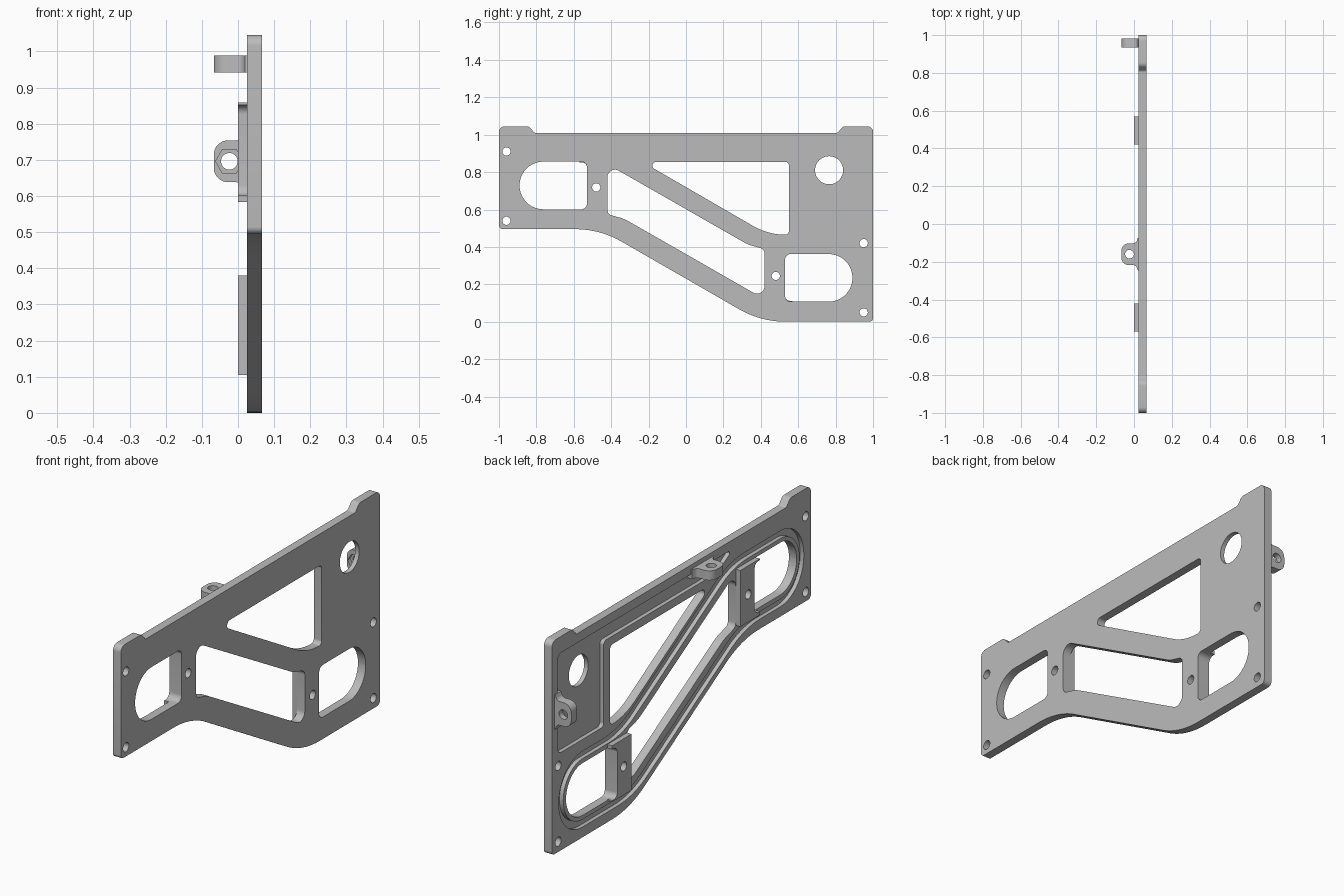
import bpy, bmesh, math
from mathutils import Vector, Matrix

if "Cube" in bpy.data.objects:
    bpy.data.objects.remove(bpy.data.objects["Cube"], do_unlink=True)

grey = bpy.data.materials.new("plain_grey")
grey.use_nodes = True
grey.diffuse_color = (0.5, 0.5, 0.5, 1)
grey.node_tree.nodes["Principled BSDF"].inputs["Base Color"].default_value = (0.5, 0.5, 0.5, 1)

# Side profiles are drawn as (y, z) and extruded along x
SIDE = Matrix(((0, 0, 1, 0), (1, 0, 0, 0), (0, 1, 0, 0), (0, 0, 0, 1)))
PIVOT = 0.963  # the lattice repeats when turned half round: z -> PIVOT - z


def rounded(points):
    """Polygon from (u, v, radius) corners, each replaced by an arc."""
    out = []
    for i, (u, v, r) in enumerate(points):
        p = Vector((u, v))
        a = (Vector(points[i - 1][:2]) - p).normalized()
        b = (Vector(points[(i + 1) % len(points)][:2]) - p).normalized()
        if r == 0:
            out.append(p)
            continue
        half = a.angle(b) / 2
        centre = p + (a + b).normalized() * (r / math.sin(half))
        start = p + a * (r / math.tan(half)) - centre
        end = p + b * (r / math.tan(half)) - centre
        sweep = math.atan2(start.x * end.y - start.y * end.x, start.dot(end))
        for k in range(11):
            out.append(centre + Matrix.Rotation(sweep * k / 10, 2) @ start)
    return out


def circle(u, v, r, n=32):
    return [Vector((u + r * math.cos(math.tau * k / n), v + r * math.sin(math.tau * k / n)))
            for k in range(n)]


def turned(points):
    return [(-u, PIVOT - v, r) for u, v, r in points]


def prism(name, loops, low, high, matrix=SIDE):
    """Extrude nested outlines (inner ones become holes) into a solid."""
    curve = bpy.data.curves.new(name, "CURVE")
    curve.dimensions = "2D"
    curve.fill_mode = "BOTH"
    curve.extrude = (high - low) / 2
    for loop in loops:
        spline = curve.splines.new("POLY")
        spline.points.add(len(loop) - 1)
        for point, co in zip(spline.points, loop):
            point.co = (co.x, co.y, 0, 1)
        spline.use_cyclic_u = True
    temp = bpy.data.objects.new(name, curve)
    bpy.context.collection.objects.link(temp)
    graph = bpy.context.evaluated_depsgraph_get()
    mesh = bpy.data.meshes.new_from_object(temp.evaluated_get(graph))
    bpy.data.objects.remove(temp, do_unlink=True)
    bpy.data.curves.remove(curve)
    bm = bmesh.new()
    bm.from_mesh(mesh)
    bmesh.ops.remove_doubles(bm, verts=bm.verts, dist=0.00005)
    bmesh.ops.recalc_face_normals(bm, faces=bm.faces)
    bm.to_mesh(mesh)
    bm.free()
    mesh.transform(matrix @ Matrix.Translation((0, 0, (low + high) / 2)))
    mesh.materials.clear()
    mesh.materials.append(grey)
    obj = bpy.data.objects.new(name, mesh)
    bpy.context.collection.objects.link(obj)
    return obj


def cut(obj, cutter):
    mod = obj.modifiers.new("cut", "BOOLEAN")
    mod.operation = "DIFFERENCE"
    mod.solver = "EXACT"
    mod.object = cutter
    bpy.context.view_layer.objects.active = obj
    bpy.ops.object.modifier_apply(modifier=mod.name)
    bpy.data.objects.remove(cutter, do_unlink=True)


# Main plate: outline, openings and screw holes
outline = [(-1, .495, .02), (-1, 1.045, .03), (-.84, 1.045, .03), (-.81, 1.01, .015),
           (.81, 1.01, .015), (.84, 1.045, .03), (1, 1.045, .03), (1, 0, .02),
           (.4, 0, .5), (-.46, .495, .5)]
oval = [(.53, .107, .03), (.89, .107, .127), (.89, .362, .127), (.53, .362, .03)]
slot_half = [(-.33, .55, .2), (-.42, .575, .03), (-.42, .842, .04)]
triangle = [(-.234, .855, .02), (.55, .855, .02), (.55, .465, .02), (.44, .465, .35)]
holes = [(-.96, .91), (-.96, .54), (.95, .42), (.95, .05), (-.48, .718), (.48, .245)]
plate = prism("main_plate",
              [rounded(outline), rounded(oval), rounded(turned(oval)),
               rounded(slot_half + turned(slot_half)), rounded(triangle),
               circle(.765, .81, .075, 48)] + [circle(y, z, .022) for y, z in holes],
              .025, .067)

# Groove looping round both arms and ovals on the inner face
groove_out = [(.367, .05, .45), (.945, .05, .18), (.945, .42, .18), (.487, .42, .45)]
groove_in = [(.4, .087, .4), (.912, .087, .148), (.912, .384, .148), (.452, .384, .4)]
cut(plate, prism("groove_cutter", [rounded(groove_out + turned(groove_out)),
                                   rounded(groove_in + turned(groove_in))], 0, .045))

# Shallow pocket along the top and beside the triangle
pocket = [(.6, .478, .02), (.955, .478, .03), (.955, .965, .03), (-.4, .965, .01),
          (-.277, .895, .01), (.6, .895, .02)]
cut(plate, prism("pocket_cutter", [rounded(pocket)], 0, .045))

# Raised screw pads between the openings
pad = [(.42, .38, 0), (.57, .38, 0), (.57, .362, 0), (.53, .362, .03),
       (.53, .112, .025), (.57, .112, 0), (.57, .105, 0), (.42, .105, 0)]
parts = [plate,
         prism("lower_pad", [rounded(pad), circle(.48, .245, .022)], 0, .025),
         prism("upper_pad", [rounded(turned(pad)), circle(-.48, .718, .022)], 0, .025)]

# Mounting lugs with a hole and a hexagonal nut recess
lug = [(.046, -.085, 0), (.02, -.085, 0), (.01, -.058, .02), (-.067, -.058, .04),
       (-.067, .058, .04), (.01, .058, .02), (.02, .085, 0), (.046, .085, 0)]
for name, place, angle in (("top_lug", (0, -.16, .965), 180), ("side_lug", (0, .958, .696), 90)):
    matrix = Matrix.Translation(place) @ Matrix.Rotation(math.radians(angle), 4, "X")
    body = prism(name, [rounded(lug), circle(-.024, 0, .023)], -.023, .023, matrix)
    cut(body, prism("nut_cutter", [circle(-.024, 0, .038, 6)], .005, .04, matrix))
    parts.append(body)

# Smooth the arcs, keep the edges crisp
bpy.ops.object.select_all(action="DESELECT")
for part in parts:
    part.select_set(True)
bpy.context.view_layer.objects.active = plate
bpy.ops.object.shade_smooth_by_angle(angle=math.radians(30))
